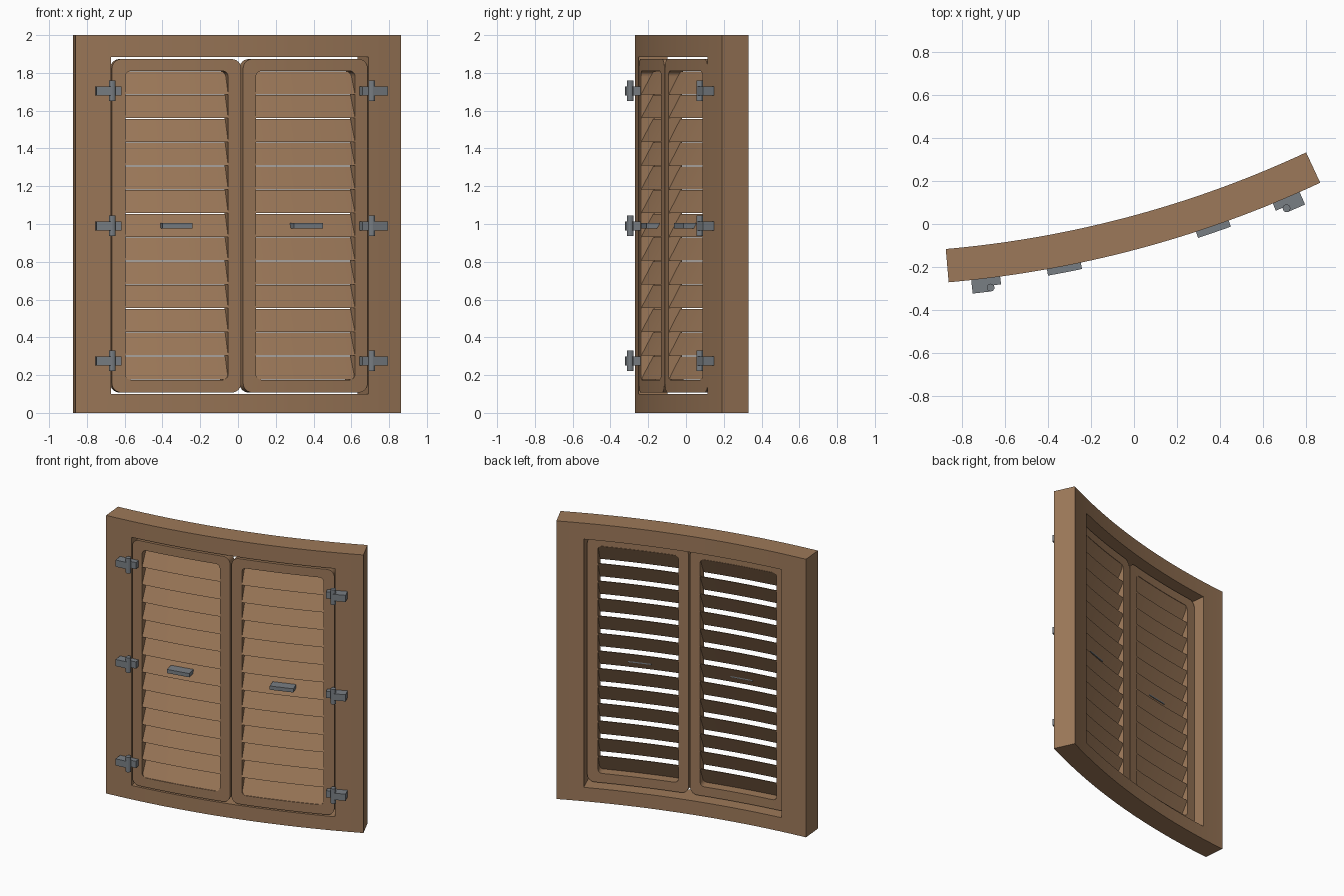
import bpy, bmesh, math
from mathutils import Vector

if "Cube" in bpy.data.objects:
    bpy.data.objects.remove(bpy.data.objects["Cube"])

R = 5.14                      # radius of the curved front surface
CX, CY = -1.308, 4.85         # centre of curvature
MID = 15.0                    # angle of the middle of the window, degrees
U = R * math.radians(1)       # arc length of one degree


def material(name, color):
    m = bpy.data.materials.new(name)
    m.diffuse_color = (*color, 1)
    m.use_nodes = True
    m.node_tree.nodes["Principled BSDF"].inputs["Base Color"].default_value = m.diffuse_color
    return m


WOOD = material("brown wood", (0.335, 0.19, 0.10))
METAL = material("grey metal", (0.19, 0.21, 0.23))


def finish(bm, name, mat):
    """Slice the flat part along its width, bend it round the arc, make an object."""
    us = [v.co.x for v in bm.verts]
    for k in range(-20, 21):
        cut = k * 0.5 * U
        if min(us) + 1e-4 < cut < max(us) - 1e-4:
            bmesh.ops.bisect_plane(bm, geom=bm.verts[:] + bm.edges[:] + bm.faces[:],
                                   plane_co=(cut, 0, 0), plane_no=(1, 0, 0))
    bmesh.ops.recalc_face_normals(bm, faces=bm.faces)
    for v in bm.verts:
        a, r = math.radians(MID) + v.co.x / R, R - v.co.y
        v.co = (CX + r * math.sin(a), CY - r * math.cos(a), v.co.z)
    me = bpy.data.meshes.new(name)
    bm.to_mesh(me)
    bm.free()
    me.materials.append(mat)
    ob = bpy.data.objects.new(name, me)
    bpy.context.collection.objects.link(ob)
    bpy.ops.object.select_all(action='DESELECT')
    ob.select_set(True)
    bpy.context.view_layer.objects.active = ob
    bpy.ops.object.shade_smooth_by_angle(angle=math.radians(25))
    return ob


def rounded(u0, u1, z0, z1, rad, n):
    pts = []
    corners = [(u1, z1, -1, -1), (u0, z1, 1, -1), (u0, z0, 1, 1), (u1, z0, -1, 1)]
    for c, (u, z, su, sz) in enumerate(corners):
        for i in range(n):
            a = math.radians(90 * (c + (i / (n - 1) if n > 1 else 0)))
            pts.append((u + su * rad + rad * math.cos(a) * (n > 1),
                        z + sz * rad + rad * math.sin(a) * (n > 1)))
    return pts


def ring(name, outer, inner, d0, d1, mat):
    """Flat frame between two outlines, from depth d0 to d1."""
    bm = bmesh.new()
    loops = [[bm.verts.new((u, d, z)) for u, z in pts]
             for pts, d in ((outer, d0), (inner, d0), (inner, d1), (outer, d1))]
    n = len(outer)
    for j in range(4):
        a, b = loops[j], loops[(j + 1) % 4]
        for i in range(n):
            k = (i + 1) % n
            bm.faces.new((a[i], a[k], b[k], b[i]))
    return finish(bm, name, mat)


def prism(name, u0, u1, section, mat):
    """Extrude a (depth, height) section along the width."""
    bm = bmesh.new()
    u0, u1 = min(u0, u1), max(u0, u1)
    a = [bm.verts.new((u0, d, z)) for d, z in section]
    b = [bm.verts.new((u1, d, z)) for d, z in section]
    bm.faces.new(a)
    bm.faces.new(b[::-1])
    for i in range(len(a)):
        k = (i + 1) % len(a)
        bm.faces.new((a[i], a[k], b[k], b[i]))
    return finish(bm, name, mat)


def box(name, u0, u1, d0, d1, z0, z1, mat):
    return prism(name, u0, u1, [(d0, z0), (d1, z0), (d1, z1), (d0, z1)], mat)


# outer window frame
ring("window_frame", rounded(-10 * U, 10 * U, 0, 2, 0, 1),
     rounded(-7.9 * U, 7.9 * U, 0.1, 1.885, 0, 1), 0, 0.155, WOOD)

Z0, Z1, COUNT = 0.175, 1.81, 13
PITCH = (Z1 - Z0) / COUNT
for side, s in (("left", -1), ("right", 1)):
    # shutter leaf with rounded corners
    lo, hi = sorted((s * 0.06 * U, s * 7.84 * U))
    ao, ai = sorted((s * 0.85 * U, s * 7.04 * U))
    ring(side + "_shutter_leaf", rounded(lo, hi, 0.108, 1.873, 0.05, 7),
         rounded(ao, ai, Z0, Z1, 0.03, 7), 0.002, 0.077, WOOD)
    # sloping slats, low edge at the front
    for i in range(COUNT):
        z = Z0 + i * PITCH + 0.002
        top = z + PITCH - 0.004
        prism(f"{side}_slat_{i + 1}", ao - 0.004, ai + 0.004,
              [(0.003, z), (0.011, z), (0.076, top), (0.068, top)], WOOD)
    # pull handle
    c = s * 3.98 * U
    box(side + "_handle", c - 0.08, c + 0.08, -0.03, 0.04, 0.977, 1.004, METAL)
    # hinges: frame block, leaf block and upright pin
    for i, z in enumerate((0.275, 0.99, 1.705)):
        p = s * 7.88 * U
        box(f"{side}_hinge_frame_block_{i + 1}", p, p + s * 0.085, -0.063, 0.002,
            z - 0.024, z + 0.024, METAL)
        box(f"{side}_hinge_leaf_block_{i + 1}", p - s * 0.05, p, -0.036, 0.004,
            z - 0.024, z + 0.024, METAL)
        bm = bmesh.new()
        bmesh.ops.create_cone(bm, cap_ends=True, segments=12, radius1=0.018,
                              radius2=0.018, depth=0.108)
        bmesh.ops.translate(bm, verts=bm.verts, vec=Vector((p, -0.045, z)))
        finish(bm, f"{side}_hinge_pin_{i + 1}", METAL)
